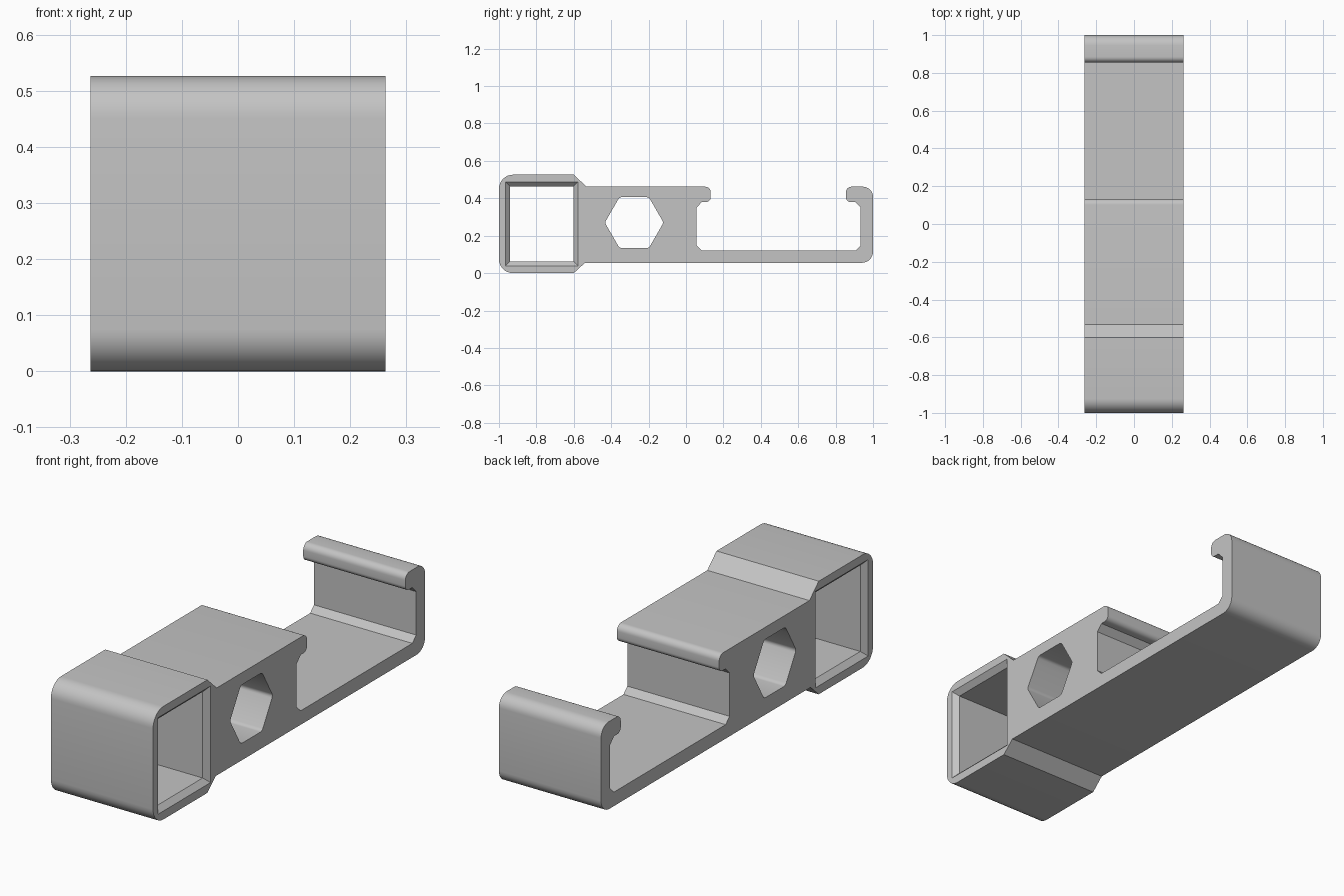
import bpy
import bmesh
import math
from mathutils import Vector

if "Cube" in bpy.data.objects:
    bpy.data.objects.remove(bpy.data.objects["Cube"])

HALF = 0.263  # half of the width along x

grey = bpy.data.materials.new("plain grey")
grey.use_nodes = True
grey.diffuse_color = (0.55, 0.55, 0.55, 1)
grey.node_tree.nodes["Principled BSDF"].inputs["Base Color"].default_value = grey.diffuse_color


def rounded(points, steps=8):
    """Replace each corner (y, z, radius) by a tangent arc."""
    out = []
    for i, (y, z, r) in enumerate(points):
        p = Vector((y, z))
        if r == 0:
            out.append(p)
            continue
        a = (Vector(points[i - 1][:2]) - p).normalized()
        b = (Vector(points[(i + 1) % len(points)][:2]) - p).normalized()
        half = a.angle(b) / 2
        centre = p + (a + b).normalized() * r / math.sin(half)
        start = p + a * r / math.tan(half) - centre
        end = p + b * r / math.tan(half) - centre
        sweep = math.pi - 2 * half
        for k in range(steps + 1):
            t = k / steps
            out.append(centre + (start * math.sin((1 - t) * sweep)
                                 + end * math.sin(t * sweep)) / math.sin(sweep))
    return out


def loft(name, sections):
    """Solid through equal-length (x, outline) sections."""
    bm = bmesh.new()
    rings = [[bm.verts.new((x, p[0], p[1])) for p in outline] for x, outline in sections]
    for r0, r1 in zip(rings, rings[1:]):
        for i in range(len(r0)):
            bm.faces.new((r0[i - 1], r0[i], r1[i], r1[i - 1]))
    bm.faces.new(rings[0])
    bm.faces.new(rings[-1])
    bmesh.ops.recalc_face_normals(bm, faces=bm.faces)
    mesh = bpy.data.meshes.new(name)
    bm.to_mesh(mesh)
    bm.free()
    mesh.materials.append(grey)
    obj = bpy.data.objects.new(name, mesh)
    bpy.context.collection.objects.link(obj)
    return obj


def rectangle(y0, y1, z0, z1, grow=0):
    return [(y0 - grow, z0 - grow), (y1 + grow, z0 - grow),
            (y1 + grow, z1 + grow), (y0 - grow, z1 + grow)]


# Side profile: square sleeve, bar, open tray with two hooked lips
profile = rounded([
    (-1, 0, 0.075), (-0.6, 0, 0), (-0.54, 0.055, 0),
    (1, 0.055, 0.06), (1, 0.462, 0.055),
    (0.855, 0.462, 0.03), (0.855, 0.38, 0.025),
    (0.905, 0.38, 0), (0.934, 0.35, 0), (0.934, 0.148, 0),
    (0.906, 0.12, 0), (0.084, 0.12, 0), (0.056, 0.148, 0),
    (0.056, 0.35, 0), (0.085, 0.38, 0),
    (0.132, 0.38, 0.025), (0.132, 0.462, 0.03),
    (-0.532, 0.462, 0), (-0.6, 0.526, 0), (-1, 0.526, 0.075),
])
bracket = loft("bracket_body", [(-HALF, profile), (HALF, profile)])

# Square opening with a chamfered rim at each end
CHAMFER, SPARE = 0.024, 0.01
small = rectangle(-0.94, -0.601, 0.063, 0.464)
large = rectangle(-0.94, -0.601, 0.063, 0.464, CHAMFER + SPARE)
opening = loft("square_opening_cutter", [
    (-HALF - SPARE, large), (-HALF + CHAMFER, small),
    (HALF - CHAMFER, small), (HALF + SPARE, large)])

# Hexagonal hole with slightly eased corners
hexagon = rounded([(-0.277 + 0.157 * math.cos(i * math.pi / 3),
                    0.27 + 0.157 * math.sin(i * math.pi / 3), 0.02) for i in range(6)], 3)
hex_hole = loft("hexagon_cutter", [(-HALF - 0.1, hexagon), (HALF + 0.1, hexagon)])

# Cut both holes, then shade
bpy.ops.object.select_all(action="DESELECT")
bpy.context.view_layer.objects.active = bracket
bracket.select_set(True)
for cutter in (opening, hex_hole):
    cutter.hide_render = True
    cut = bracket.modifiers.new("cut", "BOOLEAN")
    cut.operation = "DIFFERENCE"
    cut.solver = "EXACT"
    cut.object = cutter
    bpy.ops.object.modifier_apply(modifier=cut.name)
    bpy.data.objects.remove(cutter)
bpy.ops.object.shade_smooth_by_angle(angle=math.radians(25))
